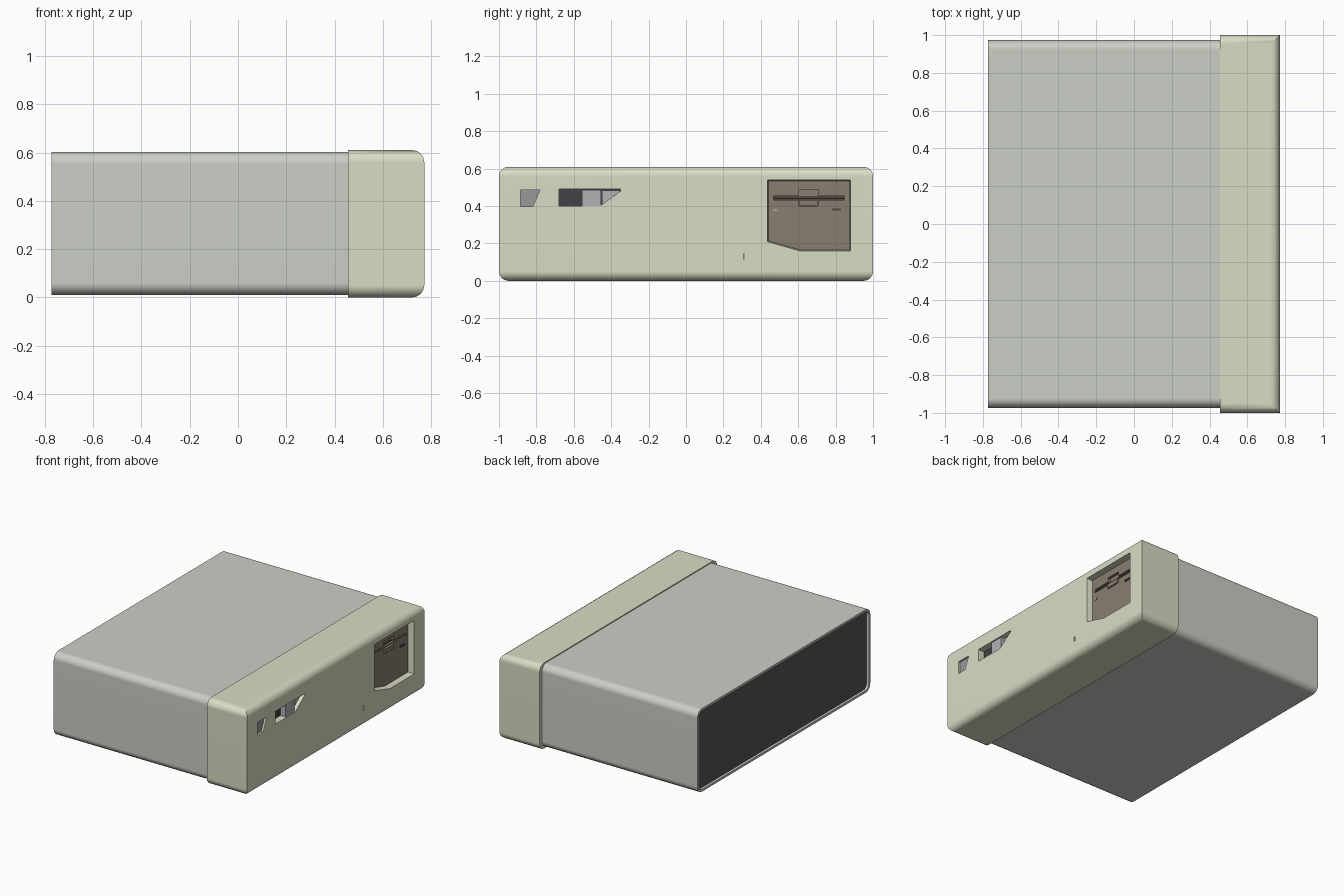
import bpy, math

if "Cube" in bpy.data.objects:
    bpy.data.objects.remove(bpy.data.objects["Cube"])


def material(name, rgb):
    m = bpy.data.materials.new(name)
    m.diffuse_color = (*rgb, 1)
    m.use_nodes = True
    m.node_tree.nodes["Principled BSDF"].inputs["Base Color"].default_value = m.diffuse_color
    return m


CASE = material("case_grey", (0.60, 0.62, 0.56))
CREAM = material("cream", (0.69, 0.72, 0.55))
BROWN = material("brown", (0.25, 0.21, 0.16))
DARK_BROWN = material("dark_brown", (0.08, 0.065, 0.05))
DARK = material("dark_grey", (0.09, 0.09, 0.09))
BLACK = material("switch_dark", (0.055, 0.055, 0.06))
MID = material("mid_grey", (0.32, 0.32, 0.34))
LIGHT = material("light_grey", (0.45, 0.45, 0.47))
LAMP = material("lamp", (0.42, 0.33, 0.25))


def make(name, verts, faces, mat):
    me = bpy.data.meshes.new(name)
    me.from_pydata(verts, [], faces)
    ob = bpy.data.objects.new(name, me)
    bpy.context.collection.objects.link(ob)
    if mat:
        me.materials.append(mat)
    return ob


def skin(rings):
    """Faces joining equal rings, with both ends capped."""
    n, k = len(rings[0]), len(rings)
    faces = [list(range(n))[::-1], [(k - 1) * n + i for i in range(n)]]
    for j in range(k - 1):
        for i in range(n):
            a, b = j * n + i, j * n + (i + 1) % n
            faces.append((a, b, b + n, a + n))
    return [v for r in rings for v in r], faces


def rounded_case(name, x0, x1, hy, z0, z1, r, front_round, mat, seg=4):
    """Box rounded along its top and bottom edges; vertical edges stay sharp."""
    levels = []
    for i in range(seg + 1):
        t = math.pi / 2 * i / seg
        levels.append((r * (1 - math.sin(t)), r * (1 - math.cos(t))))
    levels = [(a, z0 + b) for a, b in levels] + [(a, z1 - b) for a, b in levels[::-1]]
    rings = []
    for a, z in levels:
        y, f = hy - a, x1 - (a if front_round else 0)
        rings.append([(x0, -y, z), (f, -y, z), (f, y, z), (x0, y, z)])
    return make(name, *skin(rings), mat)


def prism(name, pts, x0, x1, mat, s0=1.0, s1=1.0):
    """Counter-clockwise (y, z) outline extruded along x, scaled at each end."""
    cy = (min(p[0] for p in pts) + max(p[0] for p in pts)) / 2
    cz = (min(p[1] for p in pts) + max(p[1] for p in pts)) / 2
    rings = [[(x, cy + (y - cy) * s, cz + (z - cz) * s) for y, z in pts]
             for x, s in ((x0, s0), (x1, s1))]
    return make(name, *skin(rings), mat)


def rect(y0, y1, z0, z1):
    return [(y0, z0), (y1, z0), (y1, z1), (y0, z1)]


def activate(ob):
    bpy.ops.object.select_all(action='DESELECT')
    ob.select_set(True)
    bpy.context.view_layer.objects.active = ob


def cut(ob, cutter):
    cutter.hide_render = True
    m = ob.modifiers.new("cut", 'BOOLEAN')
    m.operation, m.solver, m.object = 'DIFFERENCE', 'EXACT', cutter
    activate(ob)
    bpy.ops.object.modifier_apply(modifier=m.name)
    bpy.data.objects.remove(cutter, do_unlink=True)


def smooth(ob):
    activate(ob)
    bpy.ops.object.shade_smooth_by_angle(angle=math.radians(30))
    w = ob.modifiers.new("weighted", 'WEIGHTED_NORMAL')
    w.keep_sharp = True


F = 0.772  # front plane of the bezel

# Main case with a shallow recess at the back
case = rounded_case("case_body", -F, 0.46, 0.973, 0.01, 0.603, 0.05, False, CASE)
cut(case, rounded_case("back_cutter", -0.9, -0.75, 0.957, 0.026, 0.587, 0.036, False, CASE))
rounded_case("back_panel", -0.755, -0.745, 0.96, 0.023, 0.59, 0.038, False, DARK)
smooth(case)

# Front bezel
bezel = rounded_case("front_bezel", 0.455, F, 1.0, 0.0, 0.61, 0.05, True, CREAM)
drive = [(0.435, 0.21), (0.61, 0.16), (0.88, 0.16), (0.88, 0.54), (0.435, 0.54)]
switch = [(-0.68, 0.40), (-0.46, 0.40), (-0.35, 0.48), (-0.35, 0.49), (-0.68, 0.49)]
window = [(-0.885, 0.397), (-0.82, 0.397), (-0.78, 0.487), (-0.885, 0.487)]
lamp = rect(0.304, 0.314, 0.115, 0.15)
cut(bezel, prism("drive_cutter", drive, 0.70, 0.80, CREAM, 0.95, 1.02))
cut(bezel, prism("switch_cutter", switch, 0.72, 0.80, CREAM))
cut(bezel, prism("window_cutter", window, 0.755, 0.80, CREAM))
cut(bezel, prism("lamp_cutter", lamp, 0.762, 0.80, CREAM))
smooth(bezel)

# Disk drive faceplate with slot and finger notch
plate = prism("drive_faceplate", drive, 0.695, 0.73, BROWN, 0.97, 0.97)
slot, notch = rect(0.468, 0.848, 0.431, 0.454), rect(0.602, 0.708, 0.40, 0.485)
cut(plate, prism("slot_cutter", slot, 0.705, 0.76, BROWN))
cut(plate, prism("notch_cutter", notch, 0.710, 0.76, BROWN))
prism("slot_floor", slot, 0.700, 0.7115, DARK_BROWN)
prism("drive_lever", rect(0.606, 0.704, 0.402, 0.432), 0.705, 0.738, BROWN)
prism("slot_lip", rect(0.468, 0.848, 0.438, 0.444), 0.705, 0.727, BROWN)
prism("drive_button", rect(0.78, 0.83, 0.376, 0.388), 0.72, 0.737, DARK_BROWN)
prism("drive_lamp", rect(0.466, 0.490, 0.371, 0.384), 0.72, 0.733, LAMP)

# Power switch: dark well, rocker and side ramp
prism("switch_well", rect(-0.68, -0.555, 0.40, 0.49), 0.715, 0.724, BLACK)
prism("switch_rocker", rect(-0.555, -0.455, 0.40, 0.487), 0.715, 0.765, LIGHT)
prism("switch_ramp", [(-0.45, 0.407), (-0.352, 0.479), (-0.352, 0.482), (-0.45, 0.482)],
      0.715, 0.745, LIGHT)
prism("switch_gap", [(-0.555, 0.40), (-0.46, 0.40), (-0.35, 0.48), (-0.35, 0.49), (-0.555, 0.49)],
      0.715, 0.724, BLACK)

# Small window and power lamp
prism("window_floor", window, 0.75, 0.758, MID)
prism("power_lamp", lamp, 0.758, 0.765, BROWN)
